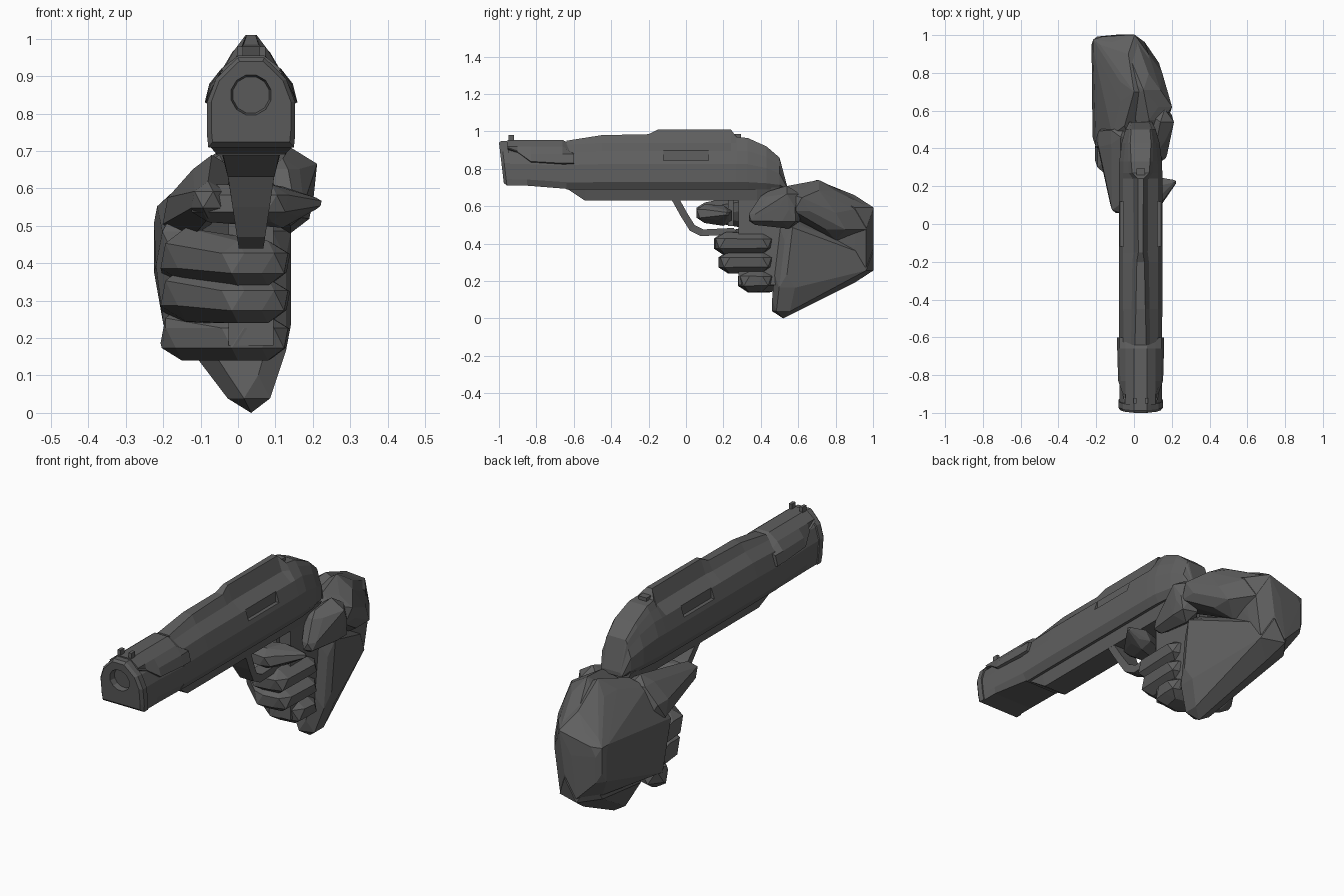
import bpy, bmesh
from math import sin, cos, pi
from mathutils import Matrix, Vector

if "Cube" in bpy.data.objects:
    bpy.data.objects.remove(bpy.data.objects["Cube"])

GREY = (0.115, 0.115, 0.115, 1)
material = bpy.data.materials.new("dark grey")
material.use_nodes = True
material.diffuse_color = GREY
material.node_tree.nodes["Principled BSDF"].inputs["Base Color"].default_value = GREY

CENTRE = 0.035   # x of the pistol's mirror plane
BORE_Z = 0.85    # height of the barrel axis


def finish(name, bm):
    """Turn the bmesh into a flat-shaded object."""
    bmesh.ops.recalc_face_normals(bm, faces=bm.faces)
    mesh = bpy.data.meshes.new(name)
    bm.to_mesh(mesh)
    bm.free()
    mesh.materials.append(material)
    part = bpy.data.objects.new(name, mesh)
    bpy.context.collection.objects.link(part)
    return part


def loft(name, rings):
    """Bridge rings of equal point count and cap both ends."""
    bm = bmesh.new()
    loops = [[bm.verts.new(point) for point in ring] for ring in rings]
    count = len(loops[0])
    for near, far in zip(loops, loops[1:]):
        for i in range(count):
            j = (i + 1) % count
            bm.faces.new((near[i], near[j], far[j], far[i]))
    bm.faces.new(loops[0])
    bm.faces.new(loops[-1][::-1])
    return finish(name, bm)


def box(name, centre, size):
    bm = bmesh.new()
    bmesh.ops.create_cube(bm, size=1)
    bmesh.ops.scale(bm, vec=size, verts=bm.verts)
    bmesh.ops.translate(bm, vec=centre, verts=bm.verts)
    return finish(name, bm)


def flesh(name, *beads):
    """Faceted skin stretched around beads given as x, y, z, radius."""
    bm = bmesh.new()
    for x, y, z, radius in beads:
        bmesh.ops.create_icosphere(bm, subdivisions=1, radius=radius,
                                   matrix=Matrix.Translation((x, y, z)))
    bmesh.ops.delete(bm, geom=bm.edges[:], context='EDGES_FACES')
    bmesh.ops.convex_hull(bm, input=bm.verts[:])
    inner = [vert for vert in bm.verts if not vert.link_faces]
    bmesh.ops.delete(bm, geom=inner, context='VERTS')
    return finish(name, bm)


def mirrored(y, half, tilt=0.0):
    """Close a half profile of (x, z) into a ring across the pistol, leaning by tilt."""
    outline = half + [(-x, z) for x, z in reversed(half)]
    return [(CENTRE + x, y + tilt * (0.94 - z), z) for x, z in outline]


def shell(top, ridge, width, low, foot=0.8):
    """Half profile with a narrow ridge, sloped shoulder and upright side."""
    height = min(top, 0.96) - low
    return [(ridge, top),
            (ridge + (width - ridge) / 4, low + height * 0.92),
            (width * 0.8, low + height * 0.76),
            (width, low + height / 2),
            (width, low + height / 7),
            (width * foot, low)]


def sleeve(y, low, top):
    """Half profile of the plate that wraps the upper barrel."""
    width = 0.124 - (low - 0.82) / 2
    return mirrored(y, [(0.035, top),
                        (0.08, max(low + 0.02, top - 0.035)),
                        (width * 0.9, max(low + 0.015, 0.88)),
                        (width, low + 0.01),
                        (width * 0.8, low)])


def circle(radius):
    """Half outline of the round bore, from top to bottom."""
    steps = [(i + 0.5) * pi / 6 for i in range(6)]
    return [(radius * sin(a), BORE_Z + radius * cos(a)) for a in steps]


# Upper body with raised top rib and rounded tail
stations = [(-0.64, 0.95, 0.03, 0.113), (-0.45, 0.98, 0.025, 0.115),
            (-0.2, 0.985, 0.02, 0.115), (-0.15, 1.01, 0.012, 0.115),
            (0.24, 1.01, 0.015, 0.115), (0.27, 0.97, 0.045, 0.115),
            (0.33, 0.965, 0.05, 0.113), (0.43, 0.92, 0.055, 0.1),
            (0.5, 0.86, 0.05, 0.08), (0.54, 0.71, 0.045, 0.06)]
body = loft("upper_body", [mirrored(y, shell(top, ridge, width, 0.69))
                           for y, top, ridge, width in stations])

# Recessed slot on both sides
for side in (-1, 1):
    cutter = box("slot_cutter", (CENTRE + side * 0.12, 0, 0.875), (0.06, 0.24, 0.06))
    cutter.hide_render = True
    cutter.display_type = 'WIRE'
    slot = body.modifiers.new("slot", 'BOOLEAN')
    slot.operation = 'DIFFERENCE'
    slot.solver = 'EXACT'
    slot.object = cutter

# Barrel housing
housing = shell(0.94, 0.03, 0.112, 0.71, foot=0.97)
loft("barrel_housing", [mirrored(-0.97, housing, tilt=0.12),
                        mirrored(-0.85, housing),
                        mirrored(-0.6, shell(0.94, 0.03, 0.112, 0.69))])

# Muzzle cap with bevelled rim and hollow bore
rim = shell(0.95, 0.035, 0.118, 0.71, foot=0.97)
face = [(x * 0.9, BORE_Z + (z - BORE_Z) * 0.9) for x, z in rim]
loft("muzzle_cap", [mirrored(-0.955, rim, tilt=0.12),
                    mirrored(-0.985, rim, tilt=0.12),
                    mirrored(-1, face, tilt=0.12),
                    mirrored(-1, circle(0.055), tilt=0.12),
                    mirrored(-0.9, circle(0.04))])

# Sleeve over the upper barrel, its lower edge stepping down towards the back
loft("barrel_sleeve", [sleeve(-0.955, 0.9, 0.955), sleeve(-0.9, 0.88, 0.955),
                       sleeve(-0.83, 0.83, 0.955), sleeve(-0.66, 0.82, 0.955),
                       sleeve(-0.6, 0.82, 0.92)])

# Sights
for side in (-1, 1):
    box("front_sight", (CENTRE + side * 0.03, -0.935, 0.96), (0.016, 0.03, 0.04))
box("rear_sight", (CENTRE, 0.275, 0.97), (0.045, 0.04, 0.03))

# Lower frame rail
rail = [(-0.63, 0.075, 0.69), (-0.54, 0.062, 0.63), (0.38, 0.062, 0.63), (0.5, 0.055, 0.65)]
loft("lower_frame", [mirrored(y, [(0.08, 0.7), (width, low)]) for y, width, low in rail])

# Trigger guard: a strap that narrows towards the bottom
guard_middle = Vector((0.15, 0.62))
strap = []
for y, z in [(-0.08, 0.64), (-0.03, 0.55), (0.02, 0.47), (0.08, 0.44), (0.28, 0.45)]:
    outer = Vector((y, z))
    inner = outer.lerp(guard_middle, 0.2)
    half_width = 0.033 + (z - 0.44) * 0.15
    strap.append([(CENTRE + side * half_width, *point)
                  for side, point in ((-1, outer), (1, outer), (1, inner), (-1, inner))])
loft("trigger_guard", strap)
box("trigger", (CENTRE, 0.24, 0.57), (0.04, 0.03, 0.15))

# Grip held in the hand
box("grip", (CENTRE, 0.4, 0.42), (0.12, 0.24, 0.48))

# Heel of the palm and back of the hand, both running to the wrist
flesh("palm_heel", (CENTRE, 0.52, 0.07, 0.07), (0.07, 0.54, 0.2, 0.08),
      (0.07, 0.57, 0.45, 0.08), (-0.06, 0.9, 0.31, 0.12), (-0.08, 0.6, 0.27, 0.1))
flesh("hand_back", (-0.11, 0.47, 0.28, 0.1), (-0.13, 0.46, 0.44, 0.1),
      (-0.05, 0.52, 0.6, 0.09), (0, 0.7, 0.64, 0.1), (-0.18, 0.95, 0.4, 0.05),
      (-0.18, 0.95, 0.53, 0.05), (-0.06, 0.9, 0.33, 0.12), (-0.03, 0.9, 0.54, 0.12))

# Web of the thumb and the thumb along the frame
flesh("thumb_base", (0.08, 0.55, 0.63, 0.08), (0.13, 0.62, 0.61, 0.08),
      (0.05, 0.71, 0.64, 0.1), (0.06, 0.8, 0.52, 0.1), (-0.03, 0.9, 0.53, 0.12))
flesh("thumb", (0.14, 0.37, 0.54, 0.04), (0.12, 0.44, 0.63, 0.05),
      (0.14, 0.54, 0.63, 0.08), (0.14, 0.55, 0.55, 0.07))

# Index finger lying along the side, then bent through the guard
flesh("index_finger", (-0.13, 0.45, 0.54, 0.08), (-0.07, 0.46, 0.62, 0.07),
      (-0.08, 0.1, 0.57, 0.05))
flesh("index_fingertip", (-0.08, 0.12, 0.56, 0.05), (0.09, 0.1, 0.56, 0.05),
      (0.12, 0.2, 0.55, 0.055), (0.21, 0.22, 0.56, 0.015))

# Three fingers wrapped around the grip
for name, front, z in (("middle_finger", 0.15, 0.4),
                       ("ring_finger", 0.175, 0.3),
                       ("little_finger", 0.28, 0.2)):
    flesh(name, (-0.14, front + 0.19, z + 0.02, 0.075),
          (0, front + 0.05, z, 0.06), (0.08, front + 0.06, z, 0.06),
          (0.09, 0.41, z, 0.055), (-0.15, 0.45, z, 0.06))
